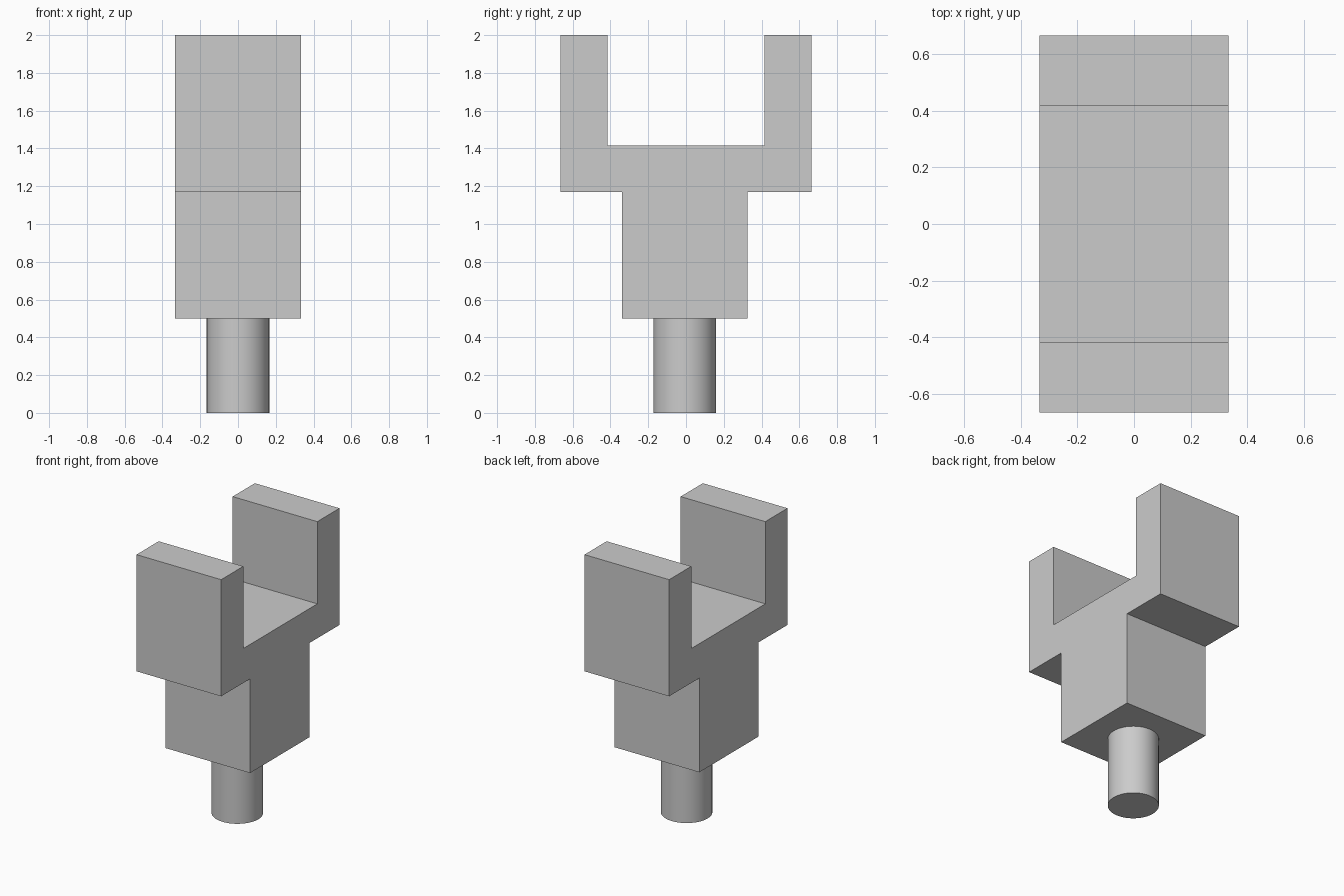
import bpy
import bmesh
import math

cube = bpy.data.objects.get("Cube")
if cube:
    bpy.data.objects.remove(cube, do_unlink=True)

# Plain grey for the whole fitting
grey = bpy.data.materials.new("light_grey")
grey.use_nodes = True
colour = (0.6, 0.6, 0.6, 1)
grey.diffuse_color = colour
grey.node_tree.nodes["Principled BSDF"].inputs["Base Color"].default_value = colour

HALF_WIDTH = 0.333
STEM_Y = -0.007      # stem sits slightly forward of centre
STEM_HALF = 0.333
ARM_OUT, ARM_IN = 0.665, 0.416
PIN_TOP, SHOULDER, SEAT, TOP = 0.5, 1.17, 1.415, 2.0


def extrude_profile(name, profile):
    """Extrude a (y, z) outline across the full width in x."""
    bm = bmesh.new()
    face = bm.faces.new([bm.verts.new((-HALF_WIDTH, y, z)) for y, z in profile])
    result = bmesh.ops.extrude_face_region(bm, geom=[face])
    verts = [v for v in result["geom"] if isinstance(v, bmesh.types.BMVert)]
    bmesh.ops.translate(bm, verts=verts, vec=(2 * HALF_WIDTH, 0, 0))
    bmesh.ops.recalc_face_normals(bm, faces=bm.faces)
    mesh = bpy.data.meshes.new(name)
    bm.to_mesh(mesh)
    bm.free()
    mesh.materials.append(grey)
    obj = bpy.data.objects.new(name, mesh)
    bpy.context.collection.objects.link(obj)
    return obj


# Forked body: square stem widening into a U with two upright arms
extrude_profile("forked_body", [
    (STEM_Y - STEM_HALF, PIN_TOP), (STEM_Y + STEM_HALF, PIN_TOP),
    (STEM_Y + STEM_HALF, SHOULDER), (ARM_OUT, SHOULDER),
    (ARM_OUT, TOP), (ARM_IN, TOP), (ARM_IN, SEAT),
    (-ARM_IN, SEAT), (-ARM_IN, TOP), (-ARM_OUT, TOP),
    (-ARM_OUT, SHOULDER), (STEM_Y - STEM_HALF, SHOULDER),
])

# Round mounting pin under the stem
bpy.ops.mesh.primitive_cylinder_add(
    vertices=64, radius=0.166, depth=PIN_TOP, location=(0, STEM_Y, PIN_TOP / 2))
pin = bpy.context.object
pin.name = "mounting_pin"
pin.data.materials.append(grey)
bpy.ops.object.shade_smooth_by_angle(angle=math.radians(30))
